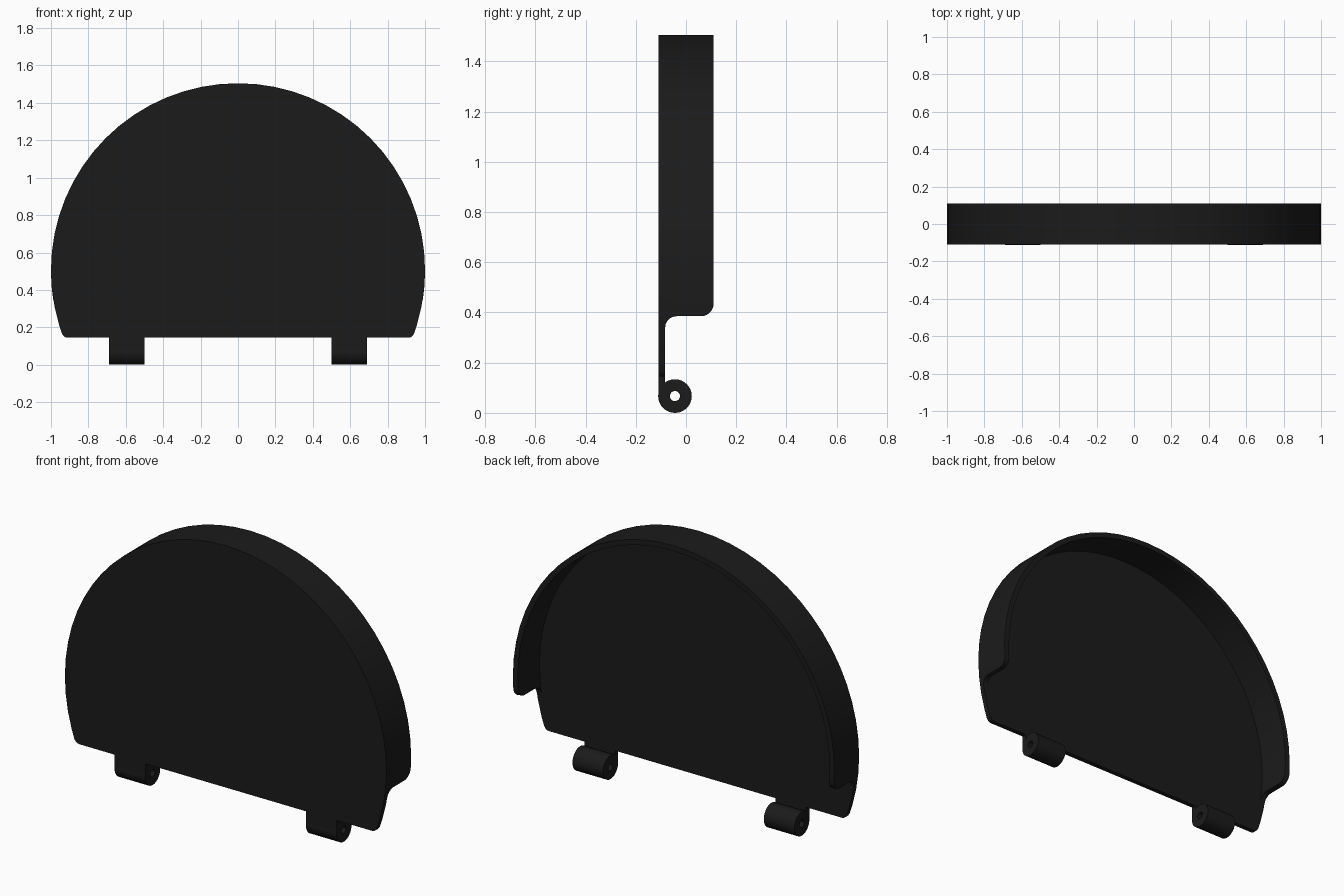
import bpy, bmesh
from math import sin, cos, pi, asin, radians

if "Cube" in bpy.data.objects:
    bpy.data.objects.remove(bpy.data.objects["Cube"])

CZ, R, WALL = 0.505, 1.0, 0.03          # disc centre height, radius, rim thickness
Y0, Y1, Y2 = -0.11, -0.083, 0.11        # front face, plate back, rim back
STEP = 2 * pi / 64

black = bpy.data.materials.new("black")
black.diffuse_color = (0.011, 0.011, 0.011, 1)
black.use_nodes = True
black.node_tree.nodes["Principled BSDF"].inputs["Base Color"].default_value = black.diffuse_color


def finish(bm, name):
    bmesh.ops.remove_doubles(bm, verts=bm.verts, dist=1e-5)
    bmesh.ops.recalc_face_normals(bm, faces=bm.faces)
    me = bpy.data.meshes.new(name)
    bm.to_mesh(me)
    bm.free()
    ob = bpy.data.objects.new(name, me)
    bpy.context.collection.objects.link(ob)
    me.materials.append(black)
    bpy.ops.object.select_all(action='DESELECT')
    ob.select_set(True)
    bpy.context.view_layer.objects.active = ob
    bpy.ops.object.shade_smooth_by_angle(angle=radians(30))
    return ob


def prism(name, outline, direction):
    bm = bmesh.new()
    face = bm.faces.new([bm.verts.new(p) for p in outline])
    ext = bmesh.ops.extrude_face_region(bm, geom=[face])
    bmesh.ops.translate(bm, vec=direction,
                        verts=[v for v in ext["geom"] if isinstance(v, bmesh.types.BMVert)])
    return finish(bm, name)


# Front plate: truncated disc with small rounded bottom corners
low = asin((0.165 - CZ) / R)
right = [(0.91, 0.145), (0.923, 0.147), (0.932, 0.153)]
angles = [low] + [i * STEP for i in range(-3, 36)] + [pi - low]
pts = right + [(R * cos(a), CZ + R * sin(a)) for a in angles]
pts += [(-x, z) for x, z in reversed(right)]
prism("front_plate", [(x, Y0, z) for x, z in pts], (0, Y1 - Y0, 0))

# Rim wall: back edge follows the notch profile at each end, given as (angle, y)
notch = []
for k in range(7):                       # concave fillet next to the plate
    t = k * pi / 12
    notch.append((0.34 + 0.045 * sin(t), Y1 + 0.045 * (1 - cos(t))))
for k in range(7):                       # rounded outer corner
    t = k * pi / 12
    notch.append((0.435 - 0.05 * cos(t), 0.06 + 0.05 * sin(t)))
end = [(asin((z - CZ) / R), y) for z, y in notch]
path = end + [(i * STEP, Y2) for i in range(33)]
path += [(pi - a, y) for a, y in reversed(end)]

bm = bmesh.new()
sections = []
for a, y in path:
    sections.append([bm.verts.new((r * cos(a), yy, CZ + r * sin(a)))
                     for r, yy in ((R, Y1), (R, y), (R - WALL, y), (R - WALL, Y1))])
for s, t in zip(sections, sections[1:]):
    for k in range(3):
        bm.faces.new((s[k], s[k + 1], t[k + 1], t[k]))
bmesh.ops.dissolve_degenerate(bm, dist=1e-5, edges=bm.edges)
finish(bm, "rim_wall")

# Hinges: flat tab and hollow barrel on each side
BY, BZ, BR, HOLE, N = -0.044, 0.067, 0.067, 0.02, 32
for side, x0 in (("left", -0.69), ("right", 0.5)):
    x1 = x0 + 0.19
    prism("hinge_tab_" + side,
          [(x0, Y0, BZ), (x0, Y1, BZ), (x0, Y1, 0.145), (x0, Y0, 0.145)], (x1 - x0, 0, 0))
    bm = bmesh.new()
    rings = []
    for i in range(N):
        t = 2 * pi * i / N
        rings.append([bm.verts.new((x, BY + r * cos(t), BZ + r * sin(t)))
                      for x, r in ((x0, BR), (x1, BR), (x1, HOLE), (x0, HOLE))])
    for i in range(N):
        s, t = rings[i], rings[(i + 1) % N]
        for k in range(4):
            bm.faces.new((s[k], s[(k + 1) % 4], t[(k + 1) % 4], t[k]))
    finish(bm, "hinge_barrel_" + side)
